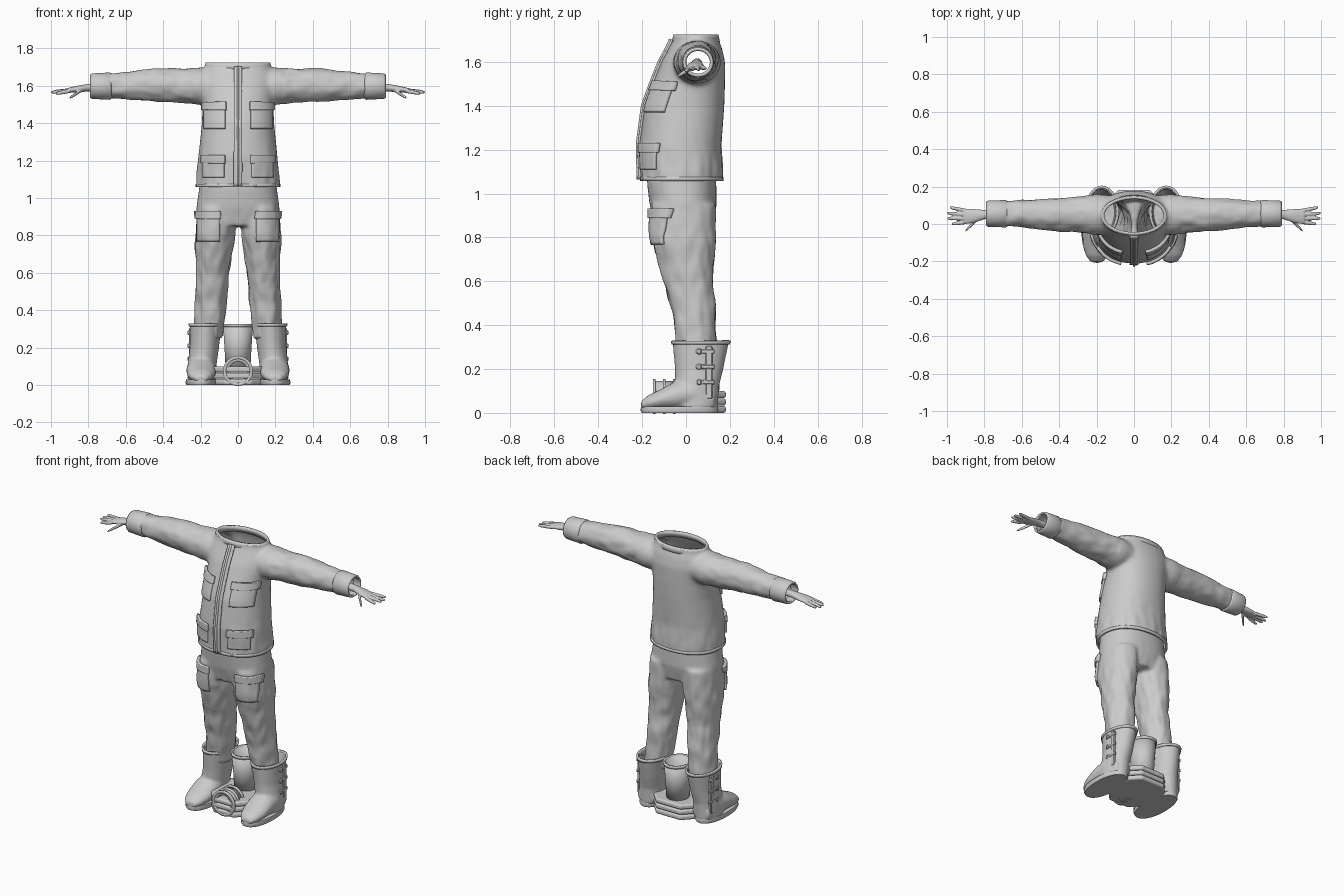
import bpy, bmesh, math
from mathutils import Vector, noise
from mathutils.bvhtree import BVHTree

if "Cube" in bpy.data.objects:
    bpy.data.objects.remove(bpy.data.objects["Cube"])

grey = bpy.data.materials.new("plain grey")
grey.use_nodes = True
grey.diffuse_color = (0.6, 0.6, 0.6, 1)
grey.node_tree.nodes["Principled BSDF"].inputs["Base Color"].default_value = (0.6, 0.6, 0.6, 1)
made = []


def finish(name, bm):
    bmesh.ops.recalc_face_normals(bm, faces=bm.faces)
    mesh = bpy.data.meshes.new(name)
    bm.to_mesh(mesh)
    bm.free()
    mesh.materials.append(grey)
    ob = bpy.data.objects.new(name, mesh)
    bpy.context.collection.objects.link(ob)
    made.append(ob)
    return ob


def loft(bm, rings, axis="z", power=2.0, sides=40, caps=True):
    """Join ellipse sections given as (position, centre a, centre b, radius a, radius b)."""
    loops = []
    for pos, ca, cb, ra, rb in rings:
        loop = []
        for i in range(sides):
            t = math.tau * i / sides
            c, s = math.cos(t), math.sin(t)
            a = ca + ra * math.copysign(abs(c) ** (2 / power), c)
            b = cb + rb * math.copysign(abs(s) ** (2 / power), s)
            co = {"x": (pos, a, b), "y": (a, pos, b), "z": (a, b, pos)}[axis]
            loop.append(bm.verts.new(co))
        loops.append(loop)
    for lo, hi in zip(loops, loops[1:]):
        for i in range(sides):
            j = (i + 1) % sides
            bm.faces.new((lo[i], lo[j], hi[j], hi[i]))
    if caps:
        bm.faces.new(loops[0])
        bm.faces.new(loops[-1])


def thicken(ob, amount, offset=-1):
    mod = ob.modifiers.new("thickness", "SOLIDIFY")
    mod.thickness, mod.offset = amount, offset


def tube(name, rings, axis="z", wall=0.012, power=2.0):
    bm = bmesh.new()
    loft(bm, rings, axis, power, caps=False)
    ob = finish(name, bm)
    thicken(ob, wall)
    return ob


def mirrored(rings, s, index):
    return [tuple(v * s if i == index else v for i, v in enumerate(r)) for r in rings]


def blend(name, bm, voxel, rounds, cuts=(), folds=None):
    """Fuse overlapping solids into one soft skin, wrinkle it, open its ends."""
    ob = finish(name, bm)
    mod = ob.modifiers.new("fuse", "REMESH")
    mod.mode, mod.voxel_size = "VOXEL", voxel
    ev = ob.evaluated_get(bpy.context.evaluated_depsgraph_get())
    out = bmesh.new()
    out.from_mesh(ev.to_mesh())
    ob.modifiers.clear()
    for _ in range(rounds):
        bmesh.ops.smooth_vert(out, verts=out.verts, factor=0.5,
                              use_axis_x=True, use_axis_y=True, use_axis_z=True)
    if folds:
        out.normal_update()
        moves = [(v, v.normal * folds(v.co)) for v in out.verts]
        for v, d in moves:
            v.co += d
    for point, normal in cuts:
        bmesh.ops.bisect_plane(out, geom=out.verts[:] + out.edges[:] + out.faces[:],
                               plane_co=point, plane_no=normal, clear_outer=True)
    out.to_mesh(ob.data)
    out.free()
    return ob


def patch(name, target, x0, x1, z0, z1, thick, nx=12, nz=12):
    """Cloth panel laid over the front of a garment."""
    bm = bmesh.new()
    bm.from_mesh(target.data)
    tree = BVHTree.FromBMesh(bm)
    bm.free()
    bm, grid, y = bmesh.new(), [], 0
    for k in range(nz + 1):
        row = []
        for i in range(nx + 1):
            x, z = x0 + (x1 - x0) * i / nx, z0 + (z1 - z0) * k / nz
            hit = tree.ray_cast(Vector((x, -1, z)), Vector((0, 1, 0)))[0]
            y = hit.y if hit else y
            row.append(bm.verts.new((x, y, z)))
        grid.append(row)
    for lo, hi in zip(grid, grid[1:]):
        for i in range(nx):
            bm.faces.new((lo[i], lo[i + 1], hi[i + 1], hi[i]))
    ob = finish(name, bm)
    if sum(p.normal.y for p in ob.data.polygons) > 0:
        ob.data.flip_normals()
    thicken(ob, thick, 0.6)


def pocket(name, target, x, z0, z1, half, thick):
    patch(name, target, x - half, x + half, z0, z1 - 0.02, thick)
    patch(name + "_flap", target, x - half - 0.006, x + half + 0.006, z1 - 0.042, z1, thick * 1.5)


def box(name, x, y, z, sx, sy, sz):
    bm = bmesh.new()
    bmesh.ops.create_cube(bm, size=1)
    for v in bm.verts:
        v.co = (x + v.co.x * sx, y + v.co.y * sy, z + v.co.z * sz)
    ob = finish(name, bm)
    ob.modifiers.new("round", "BEVEL").width = 0.004


# Jacket: body and sleeves fused, open at neck, hem and wrists
def jacket_folds(p):
    amount = 0.006 if abs(p.x) > 0.24 else 0.006 * max(0, min(1, (1.32 - p.z) * 5))
    scale = (14, 22, 22) if abs(p.x) > 0.24 else (22, 22, 9)
    return amount * noise.noise(Vector(a * b for a, b in zip(p, scale)))


arm = [(0.1, 0.05, 1.6, 0.1, 0.085), (0.2, 0.05, 1.598, 0.11, 0.1), (0.3, 0.05, 1.6, 0.096, 0.092),
       (0.45, 0.05, 1.605, 0.087, 0.09), (0.6, 0.055, 1.6, 0.074, 0.074), (0.82, 0.055, 1.6, 0.06, 0.06)]
bm = bmesh.new()
loft(bm, [(1.0, 0, -0.02, 0.224, 0.187), (1.1, 0, -0.02, 0.222, 0.187), (1.22, 0, -0.025, 0.212, 0.187),
          (1.4, 0, -0.007, 0.193, 0.182), (1.5, 0, 0.013, 0.19, 0.165), (1.6, 0, 0.033, 0.2, 0.145),
          (1.66, 0, 0.043, 0.195, 0.122), (1.7, 0, 0.045, 0.175, 0.104), (1.77, 0, 0.045, 0.168, 0.1)], power=2.2)
for s in (1, -1):
    loft(bm, mirrored(arm, s, 0), "x")
jacket = blend("jacket", bm, 0.011, 5, [((0, 0, 1.715), (0, 0, 1)), ((0, 0, 1.062), (0, 0, -1)),
                                        ((0.74, 0, 0), (1, 0, 0)), ((-0.74, 0, 0), (-1, 0, 0))], jacket_folds)
thicken(jacket, 0.006)
tube("jacket_hem", [(1.058, 0, -0.02, 0.226, 0.19), (1.076, 0, -0.02, 0.226, 0.19)], power=2.2)
tube("collar", [(1.69, 0, 0.045, 0.182, 0.11), (1.708, 0, 0.045, 0.177, 0.106),
                (1.725, 0, 0.045, 0.172, 0.102)], wall=0.014)
patch("front_placket", jacket, -0.022, 0.022, 1.064, 1.7, 0.012, 4, 30)
patch("zip", jacket, -0.005, 0.005, 1.064, 1.7, 0.022, 2, 30)

# Trousers: hips and legs fused
bm = bmesh.new()
loft(bm, [(1.15, 0, -0.02, 0.2, 0.15), (1.05, 0, -0.02, 0.208, 0.158), (0.95, 0, -0.013, 0.222, 0.153),
          (0.85, 0, -0.01, 0.215, 0.13)], power=2.3)
leg = [(0.95, 0.115, -0.01, 0.105, 0.147), (0.8, 0.123, -0.01, 0.107, 0.147), (0.7, 0.13, 0, 0.098, 0.13),
       (0.6, 0.136, 0.01, 0.09, 0.112), (0.45, 0.143, 0.038, 0.085, 0.1), (0.25, 0.16, 0.052, 0.077, 0.088)]
for s in (1, -1):
    loft(bm, mirrored(leg, s, 1))
trousers = blend("trousers", bm, 0.01, 5, [((0, 0, 1.09), (0, 0, 1))],
                 lambda p: 0.008 * min(1, max(0, 1 - p.z) * 4)
                 * noise.noise(Vector((p.x * 24, p.y * 24, p.z * 11))))

# Hand: palm, four fingers and a drooping thumb
palm = [(0.7, 0.05, 1.595, 0.024, 0.022), (0.8, 0.05, 1.59, 0.025, 0.02), (0.86, 0.043, 1.582, 0.038, 0.018),
        (0.91, 0.04, 1.575, 0.042, 0.013)]
fingers = [((0.9, 0.072, 1.575), (0.985, 0.088, 1.57)), ((0.9, 0.05, 1.577), (1.0, 0.058, 1.565)),
           ((0.9, 0.03, 1.575), (0.998, 0.03, 1.565)), ((0.9, 0.01, 1.572), (0.975, 0.0, 1.558)),
           ((0.83, 0.035, 1.58), (0.9, -0.036, 1.535))]

sole = [(0, 0.197, -0.03, 0.078, 0.172), (0.012, 0.197, -0.03, 0.084, 0.178), (0.03, 0.197, -0.03, 0.08, 0.174)]
shaft = [(0.36, 0.172, 0.068, 0.086, 0.133), (0.3, 0.174, 0.066, 0.084, 0.125), (0.2, 0.18, 0.06, 0.078, 0.11),
         (0.12, 0.19, 0.05, 0.077, 0.1), (0.02, 0.195, 0.045, 0.075, 0.1)]
foot = [(0.13, 0.195, 0.06, 0.06, 0.045), (0.03, 0.195, 0.09, 0.078, 0.072), (-0.05, 0.196, 0.078, 0.08, 0.065),
        (-0.12, 0.197, 0.06, 0.076, 0.045), (-0.17, 0.198, 0.048, 0.06, 0.034), (-0.205, 0.198, 0.035, 0.034, 0.018)]

for s, side in ((1, "left"), (-1, "right")):
    tube(side + "_cuff", mirrored([(0.675, 0.055, 1.598, 0.066, 0.066), (0.685, 0.055, 1.598, 0.073, 0.073),
                                   (0.78, 0.055, 1.598, 0.07, 0.068), (0.79, 0.055, 1.598, 0.064, 0.062)], s, 0), "x")
    bm = bmesh.new()
    loft(bm, mirrored(palm, s, 0), "x", sides=20)
    for a, b in fingers:
        a, b = Vector(a), Vector(b)
        steps = [(a.lerp(b, t), r) for t, r in ((0, 0.011), (0.5, 0.0105), (0.85, 0.009), (1, 0.005))]
        loft(bm, mirrored([(p.x, p.y, p.z, r, r) for p, r in steps], s, 0), "x", sides=12)
    blend(side + "_hand", bm, 0.004, 2)

    # Pockets
    for label, garment, x, lo, hi, half, thick in (
            ("chest", jacket, 0.122, 1.37, 1.51, 0.055, 0.014), ("waist", jacket, 0.127, 1.11, 1.228, 0.055, 0.014),
            ("thigh", trousers, 0.155, 0.77, 0.93, 0.055, 0.016)):
        pocket(f"{side}_{label}_pocket", garment, x * s, lo, hi, half, thick)

    # Boots with sole, lip and buckled straps
    bm = bmesh.new()
    loft(bm, mirrored(shaft, s, 1))
    loft(bm, mirrored(foot, s, 1), "y")
    boot = blend(side + "_boot", bm, 0.008, 4, [((0, 0, 0.322), (0, 0, 1)), ((0, 0, 0.02), (0, 0, -1))])
    thicken(boot, 0.008)
    bm = bmesh.new()
    loft(bm, mirrored(sole, s, 1), power=2.2)
    finish(side + "_sole", bm)
    tube(side + "_boot_lip", mirrored([(0.312, 0.173, 0.067, 0.09, 0.133), (0.328, 0.172, 0.068, 0.092, 0.137)], s, 1))
    box(side + "_boot_strip", 0.253 * s, 0.105, 0.185, 0.018, 0.03, 0.24)
    for z in (0.14, 0.21, 0.28):
        box(side + "_strap", 0.256 * s, 0.088, z, 0.016, 0.085, 0.02)
        box(side + "_buckle", 0.263 * s, 0.06, z, 0.012, 0.02, 0.026)

# Stand between the boots: stacked plates, cup and ribbed arch
outline = [(0.07, -0.15), (0.135, -0.08), (0.145, 0.12), (0.085, 0.182)]
outline += [(-x, y) for x, y in reversed(outline)]
for i in range(3):
    bm = bmesh.new()
    verts = [bm.verts.new((x, y, i * 0.034)) for x, y in outline]
    top = bmesh.ops.extrude_face_region(bm, geom=[bm.faces.new(verts)])["geom"]
    bmesh.ops.translate(bm, vec=(0, 0, 0.031), verts=[g for g in top if isinstance(g, bmesh.types.BMVert)])
    mod = finish("stand_plate", bm).modifiers.new("round", "BEVEL")
    mod.width, mod.segments = 0.01, 3
tube("cup", [(0.08, 0, 0.08, 0.066, 0.07), (0.2, 0, 0.08, 0.072, 0.078), (0.32, 0, 0.08, 0.08, 0.09)])
tube("cup_lip", [(0.31, 0, 0.08, 0.082, 0.094), (0.326, 0, 0.08, 0.084, 0.096)])
tube("arch", [(-0.145, 0, 0.075, 0.07, 0.07), (-0.055, 0, 0.075, 0.07, 0.07)], "y", 0.02)
for y in (-0.15, -0.105, -0.06):
    tube("arch_rib", [(y, 0, 0.075, 0.08, 0.08), (y + 0.012, 0, 0.075, 0.08, 0.08)], "y", 0.016)

for ob in made:
    bpy.ops.object.select_all(action="DESELECT")
    ob.select_set(True)
    bpy.context.view_layer.objects.active = ob
    bpy.ops.object.shade_smooth_by_angle(angle=math.radians(40))
